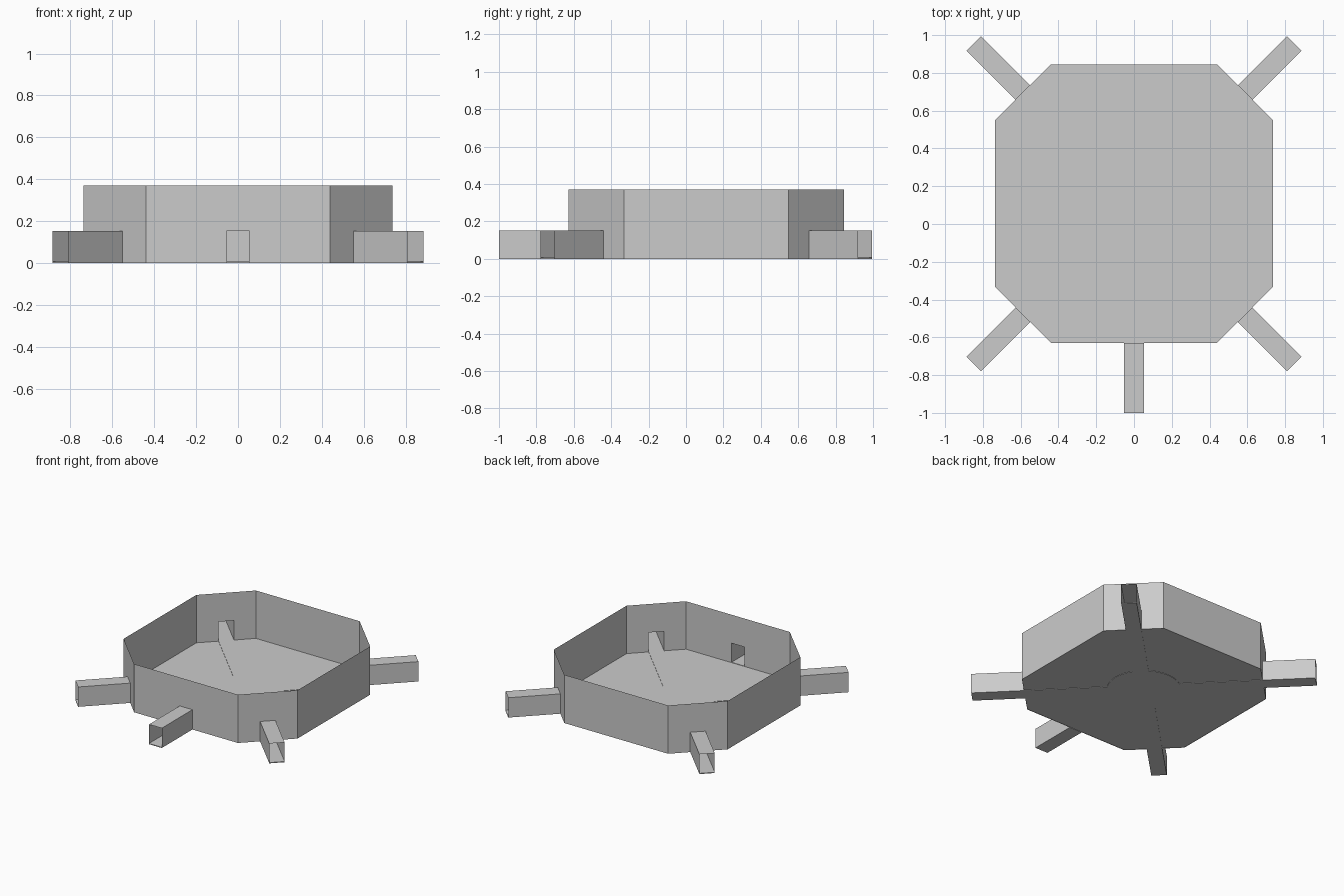
import bpy
import bmesh
import math
from mathutils import Matrix, Vector

cube = bpy.data.objects.get("Cube")
if cube:
    bpy.data.objects.remove(cube, do_unlink=True)

CENTER_Y = 0.108     # centre of the tray
HALF = 0.737         # half width of the tray
CORNER = 0.44        # where the chamfers begin
TRAY_H = 0.37
DUCT_H = 0.152
DUCT_W = 0.054       # half width of a duct
HUB_R = 0.257
ARM_END = 1.2
FLOOR_Z = 0.003
PLATE_H = 0.006

grey = bpy.data.materials.new("plain grey")
grey.use_nodes = True
grey.diffuse_color = (0.6, 0.6, 0.6, 1)
grey.node_tree.nodes["Principled BSDF"].inputs["Base Color"].default_value = (0.6, 0.6, 0.6, 1)


def finish(name, bm, angle=0.0):
    """Turn the bmesh into an object, spun about the tray centre."""
    bmesh.ops.remove_doubles(bm, verts=bm.verts, dist=1e-5)
    bm.transform(Matrix.Translation((0, CENTER_Y, 0)) @ Matrix.Rotation(angle, 4, "Z"))
    mesh = bpy.data.meshes.new(name)
    bm.to_mesh(mesh)
    bm.free()
    mesh.materials.append(grey)
    obj = bpy.data.objects.new(name, mesh)
    bpy.context.collection.objects.link(obj)
    return obj


def face(bm, points):
    return bm.faces.new([bm.verts.new(p) for p in points])


def plate(name, start, end, angle):
    """Thin floor strip running outward along x."""
    bm = bmesh.new()
    size = Matrix.Diagonal((end - start, 2 * DUCT_W, PLATE_H, 1))
    place = Matrix.Translation(((start + end) / 2, 0, PLATE_H / 2))
    bmesh.ops.create_cube(bm, size=1, matrix=place @ size)
    finish(name, bm, angle)


def duct(name, start, end, angle):
    """Open-ended sheet cover: two sides and a roof."""
    bm = bmesh.new()
    section = [(-DUCT_W, 0), (-DUCT_W, DUCT_H), (DUCT_W, DUCT_H), (DUCT_W, 0)]
    for (y1, z1), (y2, z2) in zip(section, section[1:]):
        face(bm, [(start, y1, z1), (start, y2, z2), (end, y2, z2), (end, y1, z1)])
    bmesh.ops.reverse_faces(bm, faces=bm.faces)
    bmesh.ops.recalc_face_normals(bm, faces=bm.faces)
    finish(name, bm, angle)


# Octagonal outline, counter-clockwise from the front left end
outline = [Vector(p) for p in (
    (-CORNER, -HALF), (CORNER, -HALF), (HALF, -CORNER), (HALF, CORNER),
    (CORNER, HALF), (-CORNER, HALF), (-HALF, CORNER), (-HALF, -CORNER))]

# Tray walls, with doorways at the front and the four chamfers
bm = bmesh.new()
for i, a in enumerate(outline):
    b = outline[(i + 1) % len(outline)]
    points = [(*a, 0)]
    if i == 0 or i % 2 == 1:
        mid, step = (a + b) / 2, (b - a).normalized() * DUCT_W
        points += [(*(mid - step), 0), (*(mid - step), DUCT_H),
                   (*(mid + step), DUCT_H), (*(mid + step), 0)]
    points += [(*b, 0), (*b, TRAY_H), (*a, TRAY_H)]
    face(bm, points)
finish("tray_walls", bm)

# Tray floor
bm = bmesh.new()
face(bm, [(*p, FLOOR_Z) for p in outline])
finish("tray_floor", bm)

# Round hub plate in the floor
bm = bmesh.new()
bmesh.ops.create_cone(bm, cap_ends=True, segments=64, radius1=HUB_R, radius2=HUB_R,
                      depth=PLATE_H, matrix=Matrix.Translation((0, 0, PLATE_H / 2)))
finish("hub_plate", bm)

# Four diagonal arms
wall_distance = (HALF + CORNER) / math.sqrt(2)
hub_edge = math.sqrt(HUB_R ** 2 - DUCT_W ** 2)
for i, corner in enumerate(("back_left", "back_right", "front_right", "front_left")):
    angle = math.radians(45 + 90 * i)
    plate(corner + "_arm_floor", hub_edge, ARM_END, angle)
    duct(corner + "_arm_cover", wall_distance, ARM_END, angle)

# Front inlet
front_end = 1 + CENTER_Y
plate("front_inlet_floor", HALF, front_end, -math.pi / 2)
duct("front_inlet_cover", HALF, front_end, -math.pi / 2)
